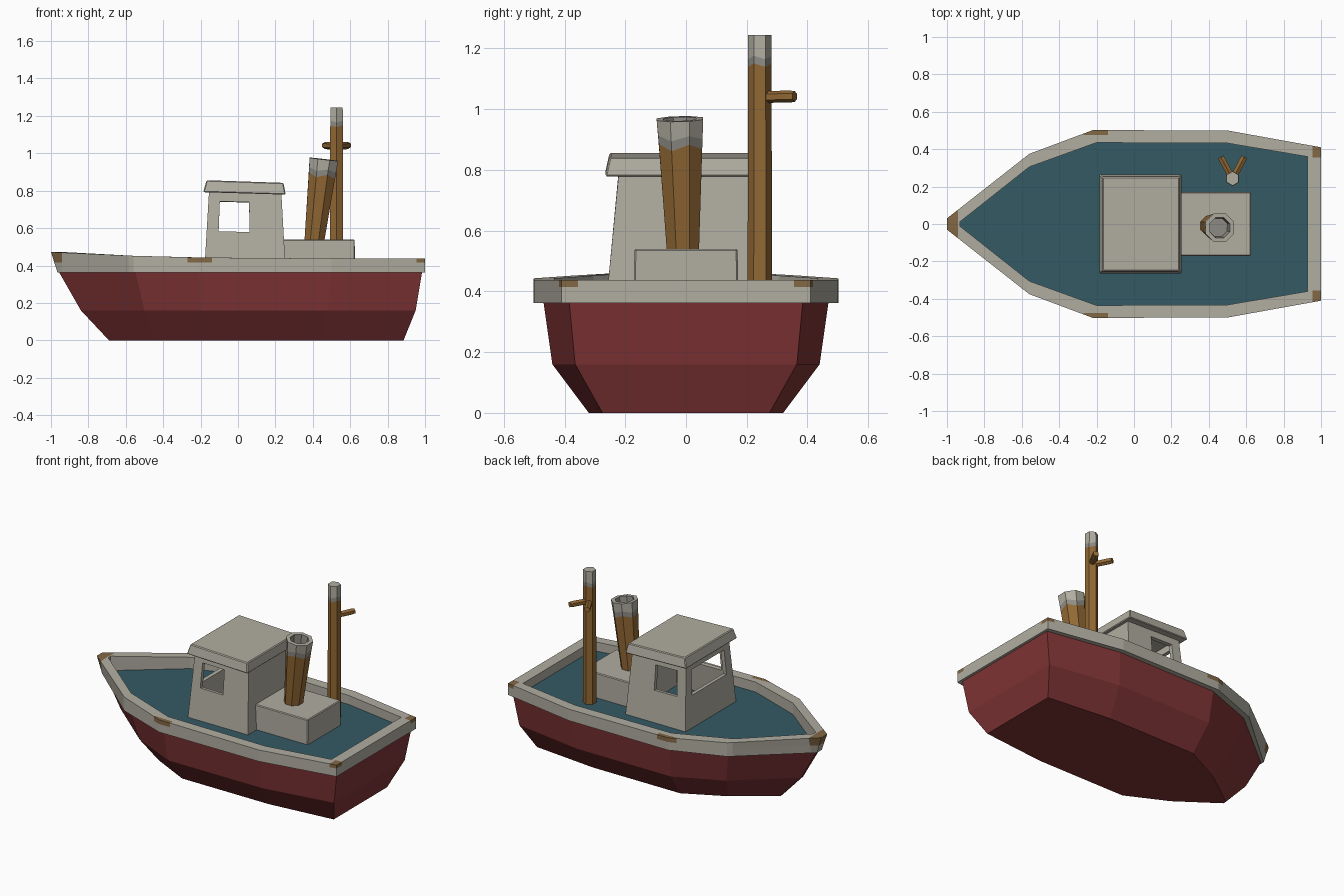
import bpy
import bmesh
from math import cos, sin, tau
from mathutils import Vector

cube = bpy.data.objects.get("Cube")
if cube:
    bpy.data.objects.remove(cube, do_unlink=True)


def material(name, rgb):
    m = bpy.data.materials.new(name)
    m.use_nodes = True
    m.diffuse_color = (*rgb, 1)
    bsdf = m.node_tree.nodes["Principled BSDF"]
    bsdf.inputs["Base Color"].default_value = (*rgb, 1)
    bsdf.inputs["Roughness"].default_value = 0.9
    return m


RED = material("hull red", (0.22, 0.035, 0.037))
TEAL = material("deck teal", (0.035, 0.1, 0.125))
CREAM = material("cream paint", (0.44, 0.42, 0.355))
GREY = material("worn grey", (0.28, 0.27, 0.24))
OCHRE = material("ochre wood", (0.29, 0.14, 0.035))
BROWN = material("bare brown", (0.23, 0.14, 0.06))


def finish(bm, name, mats, recalc=True):
    if recalc:
        bmesh.ops.recalc_face_normals(bm, faces=bm.faces)
    mesh = bpy.data.meshes.new(name)
    bm.to_mesh(mesh)
    bm.free()
    ob = bpy.data.objects.new(name, mesh)
    bpy.context.collection.objects.link(ob)
    for m in mats:
        mesh.materials.append(m)
    return ob


def loft(rings, bands=None, caps=True, loop=False):
    """Bridge rings of equal length; bands gives a material index per gap."""
    bm = bmesh.new()
    rows = [[bm.verts.new(p) for p in r] for r in rings]
    n = len(rows[0])
    for k in range(len(rows) if loop else len(rows) - 1):
        a, b = rows[k], rows[(k + 1) % len(rows)]
        for i in range(n):
            j = (i + 1) % n
            f = bm.faces.new((a[i], a[j], b[j], b[i]))
            f.material_index = bands[k] if bands else 0
    if caps:
        bm.faces.new(rows[0][::-1])
        f = bm.faces.new(rows[-1])
        f.material_index = bands[-1] if bands else 0
    return bm


def outline(half, z):
    """Mirror a bow-to-stern half outline; z is a number or one per point."""
    zs = z if isinstance(z, (list, tuple)) else [z] * len(half)
    side = [(x, y, h) for (x, y), h in zip(half, zs)]
    return side + [(x, -y, h) for x, y, h in reversed(side)]


def rect(x0, x1, y, z0, z1=None):
    z1 = z0 if z1 is None else z1
    return [Vector(p) for p in ((x0, -y, z0), (x1, -y, z1), (x1, y, z1), (x0, y, z0))]


def ring(center, axis, r, sides, jag=0.0, turn=0.0):
    """Polygon ring around an axis, with an optional ragged edge."""
    axis = Vector(axis).normalized()
    side = Vector((0, 1, 0)) if abs(axis.y) < 0.5 else Vector((0, 0, 1))
    u = (side - axis * side.dot(axis)).normalized()
    v = axis.cross(u)
    pts = []
    for i in range(sides):
        a = tau * (i + turn) / sides
        pts.append(Vector(center) + (u * cos(a) + v * sin(a)) * r + axis * jag * (-1) ** i)
    return pts


# Hull: three stacked outlines
hull_top = [(-0.96, 0.012), (-0.55, 0.345), (-0.21, 0.47), (0.5, 0.47), (0.985, 0.385)]
hull_mid = [(-0.84, 0.012), (-0.5, 0.3), (-0.2, 0.44), (0.48, 0.44), (0.95, 0.365)]
hull_low = [(-0.69, 0.012), (-0.44, 0.19), (-0.18, 0.32), (0.45, 0.32), (0.885, 0.275)]
finish(loft([outline(hull_low, 0), outline(hull_mid, 0.16), outline(hull_top, 0.37)]),
       "hull", [RED])

# Bulwark: closed square section swept round the outline
outer = [(-1, 0.03), (-0.56, 0.375), (-0.22, 0.502), (0.5, 0.5), (1, 0.41)]
outer_low = [(-0.965, 0.025)] + outer[1:]
inner = [(-0.93, 0.012), (-0.56, 0.305), (-0.2, 0.435), (0.5, 0.432), (0.928, 0.36)]
sheer = [0.472, 0.452, 0.443, 0.437, 0.437]
bm = loft([outline(outer_low, 0.362), outline(outer, sheer),
           outline(inner, sheer), outline(inner, 0.362)], caps=False, loop=True)
# Bare patches at the bow, the shoulders and the stern corners
cuts = [((x, 0, 0), (1, 0, 0)) for x in (-0.94, -0.27, -0.14, 0.955)]
cuts += [((0, y, 0), (0, 1, 0)) for y in (-0.475, -0.355, 0.355, 0.475)]
cuts.append(((0, 0, 0.415), (0, 0, 1)))
for co, no in cuts:
    bmesh.ops.bisect_plane(bm, geom=bm.verts[:] + bm.edges[:] + bm.faces[:],
                           plane_co=co, plane_no=no)
for f in bm.faces:
    c = f.calc_center_median()
    shoulder = -0.27 < c.x < -0.14 and abs(c.y) > 0.475
    corner = c.x > 0.955 and abs(c.y) > 0.355
    if c.z > 0.415 and (c.x < -0.94 or shoulder or corner):
        f.material_index = 1
finish(bm, "bulwark", [CREAM, BROWN])

# Deck
bm = bmesh.new()
bm.faces.new([bm.verts.new(p) for p in reversed(outline(inner, 0.378))])
finish(bm, "deck", [TEAL], recalc=False)

# Cabin walls with window openings, thickened inward
low = rect(-0.18, 0.255, 0.262, 0.37)
top = rect(-0.155, 0.232, 0.222, 0.795, 0.785)
windows = {0: (0.155, 0.555), 2: (0.445, 0.845), 3: (0.13, 0.87)}
bm = bmesh.new()
for i in range(4):
    j = (i + 1) % 4
    wall = [low[i], low[j], top[j], top[i]]
    if i not in windows:
        bm.faces.new([bm.verts.new(p) for p in wall])
        continue
    u0, u1 = windows[i]
    hole = [low[i].lerp(low[j], u).lerp(top[i].lerp(top[j], u), v)
            for u, v in ((u0, 0.5), (u1, 0.5), (u1, 0.88), (u0, 0.88))]
    for k in range(4):
        m = (k + 1) % 4
        bm.faces.new([bm.verts.new(p) for p in (wall[k], wall[m], hole[m], hole[k])])
bmesh.ops.remove_doubles(bm, verts=bm.verts, dist=0.0005)
cabin = finish(bm, "cabin_walls", [CREAM], recalc=False)
solid = cabin.modifiers.new("thickness", "SOLIDIFY")
solid.thickness = 0.025
solid.offset = -1


def soften(ob):
    bevel = ob.modifiers.new("worn edges", "BEVEL")
    bevel.width = 0.005
    bevel.segments = 1


# Cabin roof and engine casing
soften(finish(loft([rect(-0.186, 0.255, 0.266, 0.792, 0.779),
                    rect(-0.168, 0.243, 0.252, 0.856, 0.842)]), "cabin_roof", [CREAM]))
soften(finish(loft([rect(0.235, 0.625, 0.172, 0.37),
                    rect(0.235, 0.624, 0.17, 0.54)]), "engine_casing", [CREAM]))

# Funnel: leaning, flared and hollow at the top
base, tip = Vector((0.408, -0.01, 0.53)), Vector((0.459, -0.02, 0.968))
lean = tip - base


def funnel_ring(t, r, jag=0.0):
    return ring(base.lerp(tip, t), lean, r, 8, jag, 0.5)


finish(loft([funnel_ring(0, 0.057), funnel_ring(0.8, 0.077, 0.01),
             funnel_ring(0.87, 0.079, 0.008), funnel_ring(1, 0.083),
             funnel_ring(1, 0.058), funnel_ring(0.84, 0.052)],
            [0, 1, 2, 2, 1]), "funnel", [OCHRE, GREY, CREAM])

# Mast with painted top
mast = [(0.37, 0.04, 0), (1.145, 0.039, 0.006), (1.17, 0.039, 0.006), (1.245, 0.038, 0)]
up = (0, 0, 1)
finish(loft([ring((0.527, 0.243, z), up, r, 6, jag) for z, r, jag in mast],
            [0, 1, 2]), "mast", [OCHRE, GREY, CREAM])

# Two splayed pegs on the mast
for name, s in (("mast_peg_left", 1), ("mast_peg_right", -1)):
    a = Vector((0.527 + 0.005 * s, 0.25, 1.04))
    b = Vector((0.527 + 0.063 * s, 0.358, 1.042))
    finish(loft([ring(a, b - a, 0.019, 6), ring(a.lerp(b, 0.8), b - a, 0.02, 6),
                 ring(b, b - a, 0.018, 6)]), name, [OCHRE])
